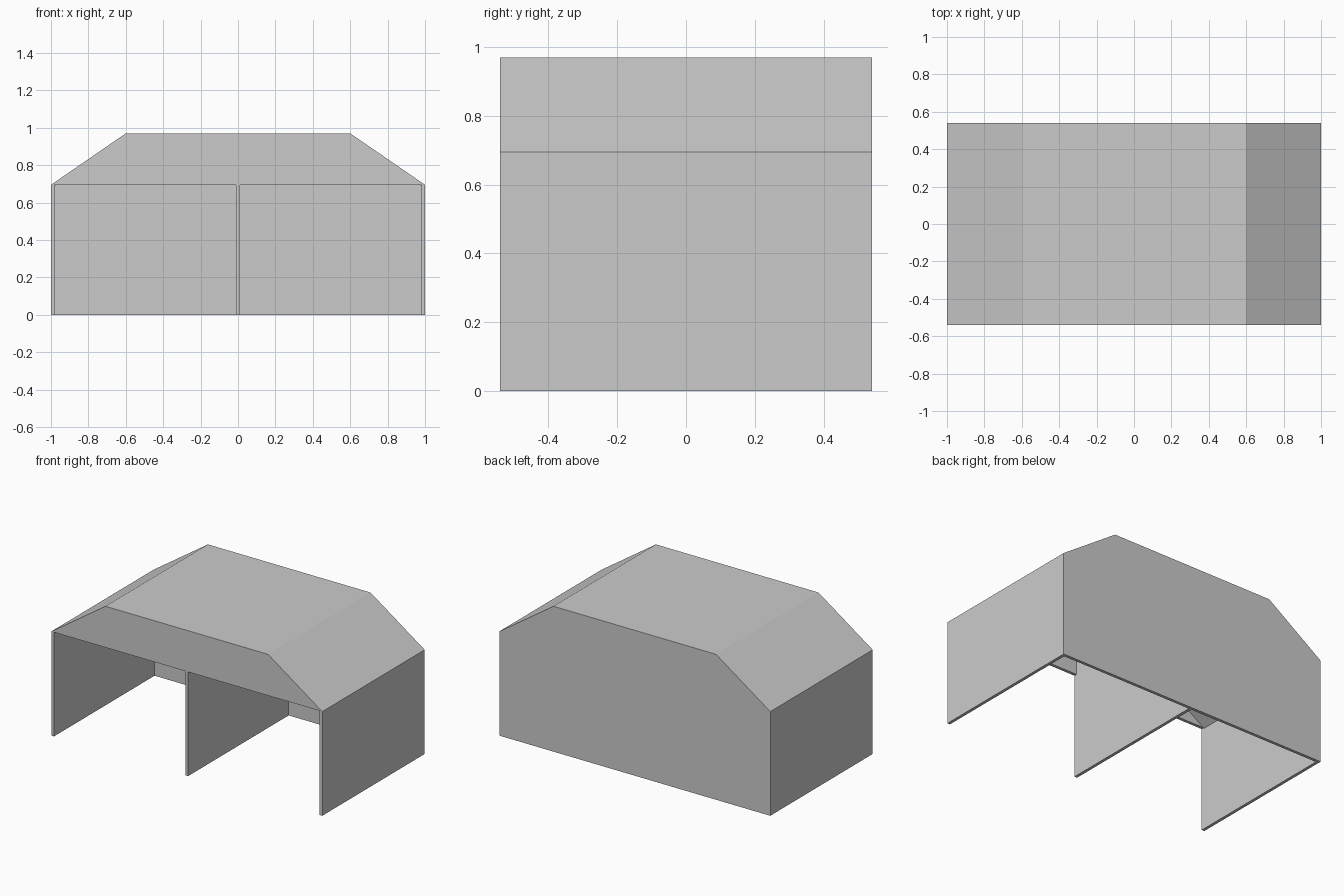
import bpy
import bmesh

if "Cube" in bpy.data.objects:
    bpy.data.objects.remove(bpy.data.objects["Cube"])

HALF_DEPTH = 0.54
WALL = 0.02
EAVE, RIDGE = 0.695, 0.97


def prism(name, profile, y0, y1):
    """Extrude an (x, z) outline along y."""
    bm = bmesh.new()
    face = bm.faces.new([bm.verts.new((x, y0, z)) for x, z in profile])
    ext = bmesh.ops.extrude_face_region(bm, geom=[face])
    verts = [v for v in ext["geom"] if isinstance(v, bmesh.types.BMVert)]
    bmesh.ops.translate(bm, verts=verts, vec=(0, y1 - y0, 0))
    bmesh.ops.recalc_face_normals(bm, faces=bm.faces)
    mesh = bpy.data.meshes.new(name)
    bm.to_mesh(mesh)
    bm.free()
    obj = bpy.data.objects.new(name, mesh)
    bpy.context.collection.objects.link(obj)
    return obj


def cut(target, cutter):
    """Subtract a cutter, then discard it."""
    cutter.hide_render = True
    mod = target.modifiers.new("cut", 'BOOLEAN')
    mod.operation = 'DIFFERENCE'
    mod.solver = 'EXACT'
    mod.object = cutter
    bpy.context.view_layer.objects.active = target
    bpy.ops.object.modifier_apply(modifier=mod.name)
    bpy.data.objects.remove(cutter)


# Outer building: walls and roof with sloped ends
shelter = prism("two_bay_shelter",
                [(-1, 0), (1, 0), (1, EAVE), (0.6, RIDGE), (-0.6, RIDGE), (-1, EAVE)],
                -HALF_DEPTH, HALF_DEPTH)

# Two hollow bays, leaving thin walls, a centre divider and a roof skin
for side in (-1, 1):
    inner = [(0.01, -0.1), (0.98, -0.1), (0.98, EAVE - 0.005),
             (0.594, RIDGE - WALL), (0.01, RIDGE - WALL)]
    opening = [(0.01, -0.1), (0.98, -0.1), (0.98, EAVE), (0.01, EAVE)]
    cut(shelter, prism("bay_cutter", [(side * x, z) for x, z in inner],
                       -HALF_DEPTH + WALL, HALF_DEPTH - WALL))
    # Front doorway below the gable panel
    cut(shelter, prism("opening_cutter", [(side * x, z) for x, z in opening],
                       -HALF_DEPTH - 0.1, -HALF_DEPTH + WALL + 0.001))
